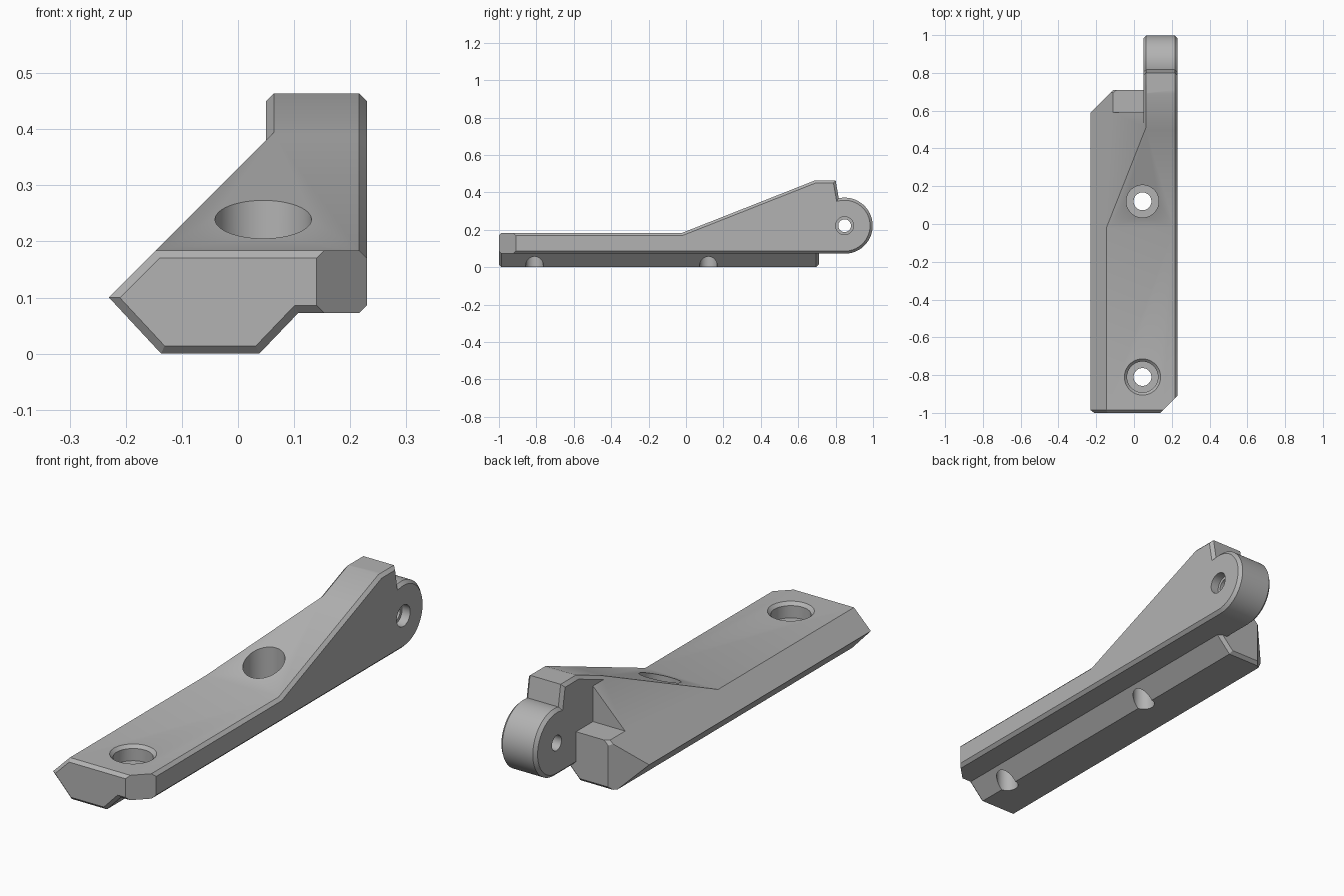
import bpy, bmesh
from math import sin, cos, radians
from mathutils import Vector

old = bpy.data.objects.get("Cube")
if old:
    bpy.data.objects.remove(old)

grey = bpy.data.materials.new("grey plastic")
grey.use_nodes = True
grey.diffuse_color = (0.45, 0.45, 0.45, 1)
grey.node_tree.nodes["Principled BSDF"].inputs["Base Color"].default_value = (0.45, 0.45, 0.45, 1)

CHAMFER = 0.014
TOP, PEAK, UNDER = 0.184, 0.464, 0.072
PIVOT_Y, PIVOT_Z, BARREL = 0.848, 0.222, 0.15
AXES = {"x": lambda a, b, t: (t, a, b),
        "y": lambda a, b, t: (a, t, b),
        "z": lambda a, b, t: (a, b, t)}


def prism(name, axis, profile, start, end, bevel_ends=()):
    """Extrude a profile along an axis, chamfering the rims of the given ends."""
    place = AXES[axis]
    bm = bmesh.new()
    face = bm.faces.new([bm.verts.new(place(a, b, start)) for a, b in profile])
    out = bmesh.ops.extrude_face_region(bm, geom=[face])
    shift = Vector(place(0, 0, end - start))
    bmesh.ops.translate(bm, vec=shift, verts=[g for g in out["geom"] if isinstance(g, bmesh.types.BMVert)])
    bmesh.ops.recalc_face_normals(bm, faces=bm.faces)
    k = "xyz".index(axis)
    rims = [e for e in bm.edges for t in bevel_ends
            if all(abs(v.co[k] - t) < 1e-5 for v in e.verts)]
    if rims:
        bmesh.ops.bevel(bm, geom=rims, offset=CHAMFER, segments=1, affect="EDGES")
    mesh = bpy.data.meshes.new(name)
    bm.to_mesh(mesh)
    bm.free()
    mesh.materials.append(grey)
    obj = bpy.data.objects.new(name, mesh)
    bpy.context.collection.objects.link(obj)
    return obj


def combine(target, other, operation):
    """Apply a boolean and discard the helper."""
    mod = target.modifiers.new("boolean", "BOOLEAN")
    mod.object, mod.operation, mod.solver = other, operation, "EXACT"
    bpy.context.view_layer.objects.active = target
    bpy.ops.object.modifier_apply(modifier=mod.name)
    bpy.data.objects.remove(other)


def arc(ca, cb, r, first=0, last=360, steps=48):
    return [(ca + r * cos(radians(first + (last - first) * i / steps)),
             cb + r * sin(radians(first + (last - first) * i / steps)))
            for i in range(steps + (abs(last - first) < 360))]


def drill(target, axis, ca, cb, r, start, end):
    combine(target, prism("drill", axis, arc(ca, cb, r), start, end), "DIFFERENCE")


# Long body: cross-section trimmed by the side outline and the plan outline
section = [(-0.23, 0.1), (-0.137, 0), (0.038, 0), (0.107, UNDER), (0.216, UNDER),
           (0.3, 0.156), (0.3, 0.6), (0.07, 0.6), (0.07, 0.4)]
body = prism("bracket_body", "y", section, -1, 0.71, bevel_ends=(-1, 0.71))

side = [(-1.1, -0.1), (-1.1, 0.07), (-0.986, TOP), (-0.02, TOP), (0.69, PEAK),
        (0.9, PEAK), (0.9, -0.1)]
combine(body, prism("side_outline", "x", side, -0.4, 0.23, bevel_ends=(0.23,)), "INTERSECT")

plan = [(-0.4, -1.2), (-0.06, -1.2), (0.4, -0.74), (0.4, 0.9), (0.08, 0.9), (-0.4, 0.42)]
combine(body, prism("plan_outline", "z", plan, -0.2, 0.8), "INTERSECT")

# Notch beside the arm
notch = [(0.59, 0.22), (0.8, 0.22), (0.8, 0.7), (0.59, 0.7)]
combine(body, prism("notch", "x", notch, -0.4, 0.055), "DIFFERENCE")

# Hinge arm with a round barrel end
slope_z = TOP + (PEAK - TOP) * 0.52 / 0.71
arm = [(0.5, UNDER), (0.5, slope_z), (0.69, PEAK), (0.8, PEAK)]
arm += arc(PIVOT_Y, PIVOT_Z, BARREL, 102, -90)
combine(body, prism("hinge_arm", "x", arm, 0.05, 0.23, bevel_ends=(0.05, 0.23)), "UNION")

# Screw holes with deep counterbores
for y, bore in ((-0.81, 0.082), (0.12, 0.086)):
    drill(body, "z", 0.045, y, 0.047, -0.1, 0.7)
    drill(body, "z", 0.045, y, bore, 0.115, 0.7)

# Countersunk rim on the front screw hole
rim = prism("rim", "z", arc(0.045, -0.81, 0.096), TOP - CHAMFER, TOP + 0.1,
            bevel_ends=(TOP - CHAMFER,))
combine(body, rim, "DIFFERENCE")

# Pivot hole with a shallow outer recess
drill(body, "x", PIVOT_Y, PIVOT_Z, 0.034, -0.1, 0.4)
drill(body, "x", PIVOT_Y, PIVOT_Z, 0.048, 0.19, 0.4)

bpy.ops.object.select_all(action="DESELECT")
body.select_set(True)
bpy.context.view_layer.objects.active = body
bpy.ops.object.shade_smooth_by_angle(angle=radians(25))
